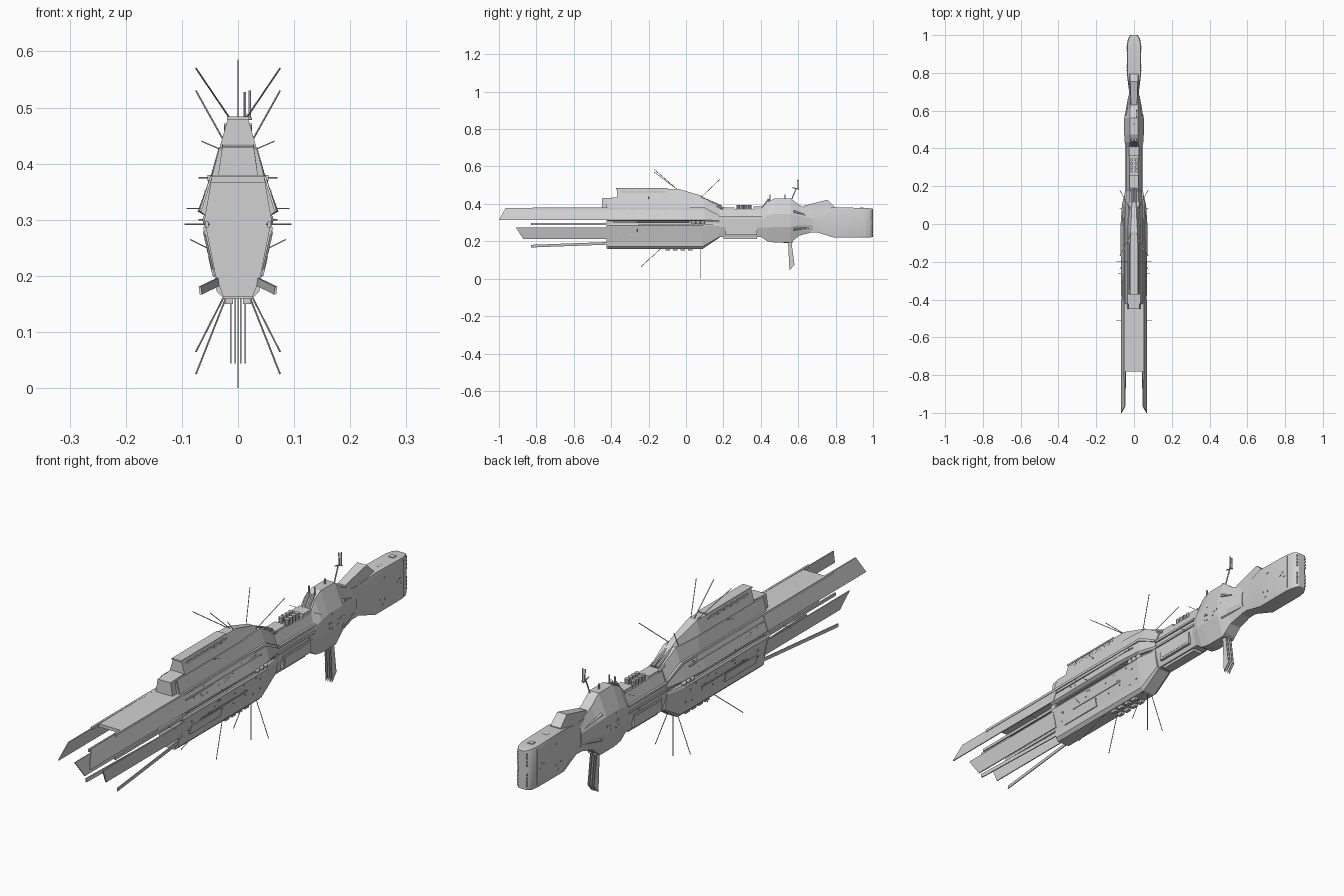
import bpy, bmesh, math, random
from mathutils import Vector, Matrix

random.seed(4)

GREY = bpy.data.materials.new("hull grey")
GREY.diffuse_color = (.64, .64, .64, 1)

def finish(name, bm, smooth=False):
    bmesh.ops.recalc_face_normals(bm, faces=bm.faces)
    me = bpy.data.meshes.new(name)
    bm.to_mesh(me)
    bm.free()
    me.materials.append(GREY)
    ob = bpy.data.objects.new(name, me)
    bpy.context.collection.objects.link(ob)
    if smooth:
        bpy.context.view_layer.objects.active = ob
        ob.select_set(True)
        bpy.ops.object.shade_smooth_by_angle(angle=math.radians(30))
        ob.select_set(False)
    return ob

def sec(zb, zt, w, wb, wt, lo=.35, hi=.65):
    """half section, bottom to top"""
    h = zt - zb
    return [(wb, zb), (w, zb + lo * h), (w, zb + hi * h), (wt, zt)]

def loft(name, stations, smooth=False):
    """skin mirrored half sections along y"""
    bm = bmesh.new()
    rings = []
    for y, half in stations:
        full = half + [(-x, z) for x, z in reversed(half)]
        rings.append([bm.verts.new((x, y, z)) for x, z in full])
    n = len(rings[0])
    for a, b in zip(rings, rings[1:]):
        for i in range(n):
            j = (i + 1) % n
            bm.faces.new((a[i], a[j], b[j], b[i]))
    bm.faces.new(rings[0])
    bm.faces.new(rings[-1])
    return finish(name, bm, smooth)

def plates(name, pts, xf, t=.004):
    """pair of side plates: (y, z) outline laid on the surface x = xf(z)"""
    bm = bmesh.new()
    for s in (1, -1):
        a = [bm.verts.new((s * (xf(z) + t), y, z)) for y, z in pts]
        b = [bm.verts.new((s * (xf(z) - t), y, z)) for y, z in pts]
        bm.faces.new(a)
        bm.faces.new(b)
        for i in range(len(pts)):
            j = (i + 1) % len(pts)
            bm.faces.new((a[i], a[j], b[j], b[i]))
    return finish(name, bm)

def boxes(name, items):
    """boxes given as x0, x1, y0, y1, z0, z1"""
    bm = bmesh.new()
    for x0, x1, y0, y1, z0, z1 in items:
        m = Matrix.Translation(((x0+x1)/2, (y0+y1)/2, (z0+z1)/2)) @ Matrix.Diagonal((x1-x0, y1-y0, z1-z0, 1))
        bmesh.ops.create_cube(bm, size=1, matrix=m)
    return finish(name, bm)

def rods(name, items, r=.0015, seg=6, tip=1):
    bm = bmesh.new()
    for a, b in items:
        a, b = Vector(a), Vector(b)
        d = b - a
        m = Matrix.Translation((a + b) / 2) @ d.to_track_quat('Z', 'Y').to_matrix().to_4x4()
        bmesh.ops.create_cone(bm, cap_ends=True, segments=seg, radius1=r, radius2=r*tip, depth=d.length, matrix=m)
    return finish(name, bm)

def both(items):
    return [((s*a[0], *a[1:]), (s*b[0], *b[1:])) for a, b in items for s in (1, -1)]

def rect(y0, y1, z0, z1):
    return [(y0, z0), (y1, z0), (y1, z1), (y0, z1)]

upper = lambda z: .067 - (z - .315) * .31
lower = lambda z: .062 - (.285 - z) * .23

# forward hull: lower half, recessed core, upper half, closed by a front bulkhead
low = [(.026, .16), (.038, .172), (.041, .195), (.062, .285), (.058, .293)]
loft("lower_hull", [(-.42, low), (0, low), (.09, low),
     (.18, [(.026, .22), (.034, .225), (.038, .235), (.045, .285), (.043, .293)])])
loft("hull_core", [(-.41, sec(.27, .34, .053, .053, .053)), (.17, sec(.27, .34, .04, .04, .04))])
up = [(.058, .308), (.067, .315), (.047, .38), (.034, .43)]
loft("upper_hull", [(-.42, up), (-.02, [(.06, .308), (.072, .315), (.048, .38), (.034, .43)]),
     (.1, [(.056, .308), (.064, .315), (.046, .375), (.026, .43)]),
     (.18, [(.043, .3), (.045, .31), (.042, .335), (.022, .385)])])
loft("front_bulkhead", [(y, [(.026, .162), (.04, .2), (.06, .3), (.046, .38), (.033, .428)]) for y in (-.424, -.4)])

# command tower and its forward step
loft("tower", [(-.37, [(.034, .425), (.018, .48)]), (-.04, [(.034, .425), (.018, .48)]),
               (.08, [(.028, .42), (.012, .445)]), (.16, [(.022, .38), (.01, .395)])])
loft("tower_step", [(-.45, [(.036, .375), (.028, .43)]), (-.36, [(.036, .375), (.028, .435)])])
boxes("tower_roof", [(-.02, .02, -.375, -.1, .478, .484)])
boxes("tower_gallery", [(s*.021-.003, s*.021+.003, -.35, -.1, .46, .468) for s in (1, -1)])
boxes("tower_gallery_blocks", [(s*.021-.004, s*.021+.004, y, y+.022, .458, .472)
      for s in (1, -1) for y in (-.34, -.3, -.26, -.22, -.18, -.14)])

# deck between the long forward blades
loft("forward_deck", [(-.78, [(.049, .366), (.046, .378)]), (-.4, [(.049, .366), (.046, .38)])])

# long blades
plates("upper_blades", [(-1, .315), (-.4, .315), (-.4, .38), (-.965, .378)], upper, .002)
plates("blade_ridge", [(-.82, .37), (.09, .37), (.18, .33), (.18, .338), (.1, .38), (-.82, .38)],
       lambda z: .05 if z > .36 else .044, .004)
plates("lower_blades", [(-.87, .212), (-.41, .212), (-.41, .275), (-.91, .275)], lower, .002)
boxes("blade_rails", [(s*.056-.003, s*.056+.003, -.83, -.4, .286, .297) for s in (1, -1)])
bm = bmesh.new()
for s in (1, -1):
    ring = []
    for y, x, z in ((-.83, .067, .174), (-.42, .036, .189)):
        ring.append([bm.verts.new((s*(x+dx), y, z+dz)) for dx, dz in ((.003, .007), (-.001, .007), (-.003, -.007), (.001, -.007))])
    for i in range(4):
        bm.faces.new((ring[0][i], ring[0][i-1], ring[1][i-1], ring[1][i]))
    bm.faces.new(ring[0])
    bm.faces.new(ring[1])
finish("bottom_slats", bm)

# hull side panels
plates("lower_hull_panels", rect(-.36, -.17, .2, .235), lower, .003)
plates("lower_hull_strip", rect(-.3, -.02, .24, .245), lower, .0025)
plates("upper_hull_strip", rect(-.4, .06, .35, .354), upper, .004)
bm = bmesh.new()
for s in (1, -1):
    for y in (.04, .065, .09):
        bmesh.ops.create_uvsphere(bm, u_segments=10, v_segments=6, radius=.012, matrix=Matrix.Translation((s*.052, y, .3)))
finish("side_domes", bm, smooth=True)
rods("groove_pipes", both([((.056, -.39, .302), (.056, .02, .302))]), .004, 8)

# neck
loft("neck", [(.16, sec(.222, .375, .042, .026, .022)), (.42, sec(.222, .37, .042, .026, .026))])
plates("neck_panels", rect(.21, .38, .235, .285), lambda z: .04, .005)
plates("neck_panel_insets", rect(.22, .37, .243, .277), lambda z: .043, .003)
boxes("neck_rails", [(s*.043-.004, s*.043+.004, .18, .41, z, z+.008) for s in (1, -1) for z in (.3, .325)])
boxes("neck_deck_blocks", [(-.024, .024, .19, .26, .37, .382), (-.026, .026, .36, .41, .365, .385)])
rods("deck_canisters", [((x, y, .37), (x, y, .395)) for x in (-.013, .013) for y in (.28, .3, .32, .34)], .009, 10)
rods("deck_cylinders", both([((.009, .11, .42), (.009, .19, .385)), ((.02, .13, .395), (.02, .2, .375)),
                             ((.01, .41, .378), (.01, .445, .425))]), .007, 10)

# engine bulb tapering into the tail
loft("bulb", [(.4, sec(.225, .365, .042, .026, .024)), (.435, sec(.2, .41, .05, .026, .022)),
              (.475, sec(.193, .43, .052, .026, .02)), (.56, sec(.193, .43, .052, .026, .02)),
              (.605, sec(.23, .395, .043, .024, .02)), (.68, sec(.25, .36, .03, .02, .02))])
loft("tail", [(.62, sec(.245, .37, .028, .022, .022)), (.7, sec(.248, .365, .026, .022, .022)),
              (.79, sec(.22, .382, .037, .033, .034, .08, .92)), (.95, sec(.22, .378, .037, .033, .034, .08, .92)),
              (.98, sec(.22, .377, .032, .028, .028, .08, .92)), (.995, sec(.222, .375, .022, .02, .02, .08, .92)),
              (1, sec(.225, .372, .014, .012, .012, .08, .92))], smooth=True)
loft("tail_hump", [(.63, [(.02, .34), (.016, .39)]), (.755, [(.026, .36), (.02, .422)]), (.795, [(.026, .365), (.022, .385)])])
plates("tail_seam", rect(.955, .958, .23, .37), lambda z: .036, .002)
boxes("thruster_ports", [(x-.003, x+.003, .985, 1.0, z-.004, z+.004) for x in (-.018, -.009, 0, .009, .018)
      for z in (.24, .254, .268, .282, .318, .332, .346, .36)])
boxes("tail_top_hatches", [(-.01, .01, y, y+.02, .377, .381) for y in (.84, .93)])

# tapering struts fanning from the bulb
rods("tail_struts", both([((.043, .575, z), (.027, .67, .3 + (z-.31)*.6)) for z in (.265, .3, .33, .36)]), .007, 6, .2)

# ventral fins
bm = bmesh.new()
for x in (-.013, -.005, .005, .013):
    out = [[bm.verts.new((x+d, y, z)) for y, z in ((.545, .21), (.553, .044), (.58, .075), (.562, .21))] for d in (-.001, .001)]
    for i in range(4):
        bm.faces.new((out[0][i], out[0][i-1], out[1][i-1], out[1][i]))
    for f in out:
        bm.faces.new(f)
finish("ventral_fins", bm)
rods("ventral_fin_mounts", both([((.012, .52, .2), (.012, .57, .2))]), .008, 8)

# belly turrets
boxes("belly_blocks", [(x-.007, x+.007, y, y+.025, .15, .163) for x in (-.016, .016) for y in (-.11, -.07, -.03, .01)])
boxes("belly_strips", [(-.02, .02, .2, .38, .212, .224)])

# antennas
rods("lower_antennas", [((0, .08, .16), (0, .08, 0))] + both([
     ((.02, .08, .165), (.075, .08, .025)), ((.024, -.13, .165), (.075, -.24, .065))]))
rods("upper_antennas", [((0, -.05, .48), (0, -.17, .585))] + both([
     ((.014, -.05, .48), (.075, -.17, .57)), ((.022, .08, .435), (.075, .18, .53))]))
rods("side_antennas", both([((.05, -.51, .292), (.095, -.51, .292)), ((.05, -.2, .32), (.092, -.2, .32)),
     ((.04, .41, .375), (.07, .41, .375)), ((.03, -.2, .425), (.065, -.2, .44)), ((.055, -.26, .25), (.085, -.26, .265)),
     ((.04, .36, .3), (.07, .36, .3))]), .001)
rods("sensor_mast", [((.015, .565, .425), (.015, .59, .485)), ((.015, .57, .487), (.015, .605, .478)),
     ((.021, .6, .48), (.021, .6, .53)), ((.012, .6, .48), (.012, .597, .528)), ((.01, .6, .48), (.025, .6, .48))], .0025)
rods("bulb_posts", [((x, y, .42), (x, y, .45)) for x, y in ((-.012, .45), (.012, .45), (0, .53))], .003)

# scattered windows and vents
dots = []
for y0, y1, z0, z1, f, n in ((-.38, .06, .33, .365, upper, 24), (-.38, .07, .2, .28, lower, 26),
                             (.48, .555, .28, .34, lambda z: .052, 12), (.81, .94, .24, .36, lambda z: .037, 8)):
    for i in range(n):
        y, z = random.uniform(y0, y1), random.uniform(z0, z1)
        for s in (1, -1):
            x = s * f(z)
            dots.append((x-.002, x+.002, y-.003, y+.003, z-.002, z+.002))
boxes("small_windows", dots)
